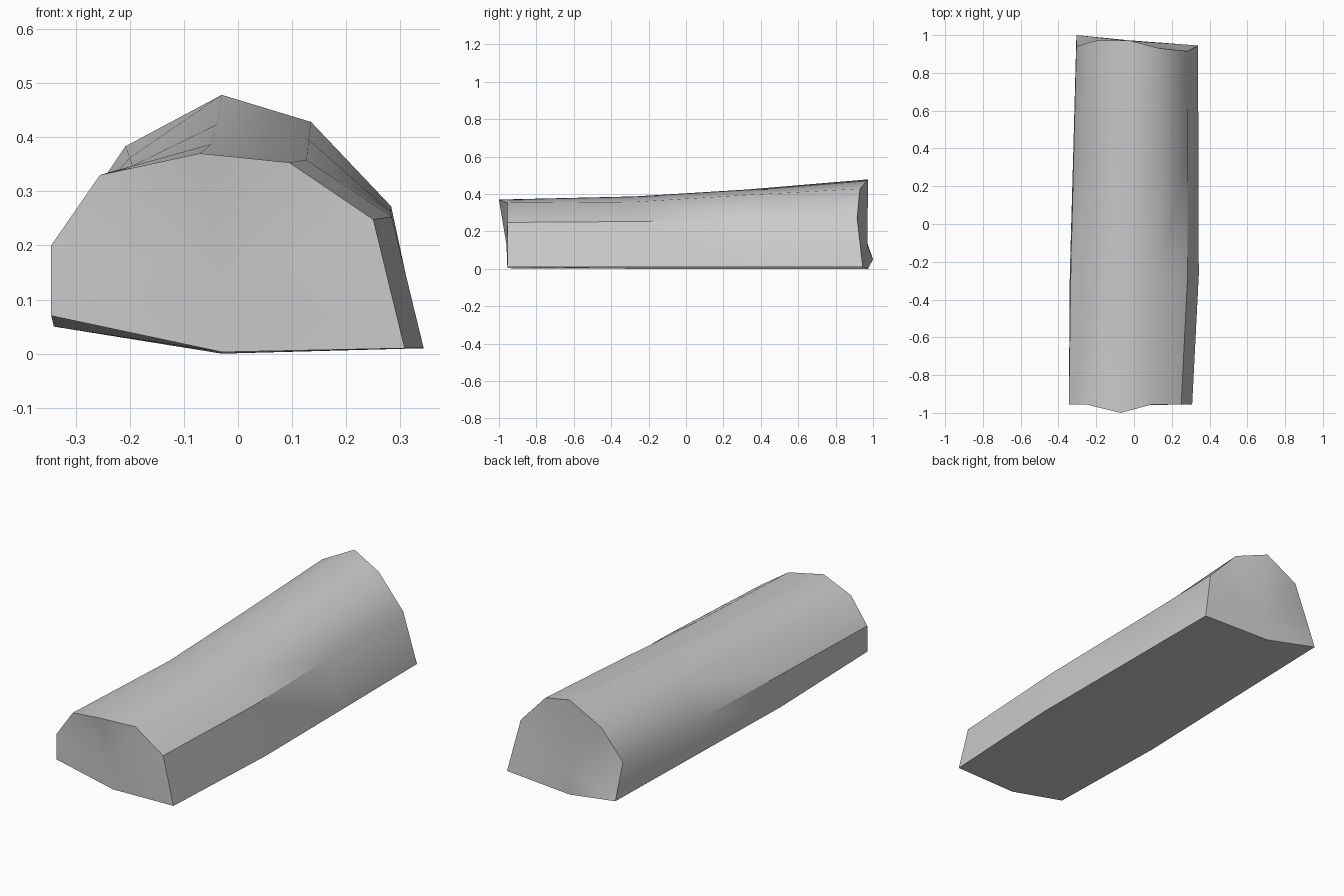
import bpy, bmesh, math

if "Cube" in bpy.data.objects:
    bpy.data.objects.remove(bpy.data.objects["Cube"], do_unlink=True)

stone = bpy.data.materials.new("light grey stone")
stone.use_nodes = True
colour = (0.6, 0.6, 0.6, 1)
stone.diffuse_color = colour
stone.node_tree.nodes["Principled BSDF"].inputs["Base Color"].default_value = colour

# Cross-sections (x, z), clockwise from the lower -x corner
front = [(-.345, .07), (-.345, .2), (-.255, .33), (-.07, .37),
         (.095, .353), (.25, .248), (.308, .01), (-.03, .003)]
waist = [(-.34, .05), (-.335, .21), (-.195, .347), (-.05, .387),
         (.127, .358), (.284, .253), (.343, .01), (-.03, 0)]
rise = [(-.323, .05), (-.32, .217), (-.2, .362), (-.038, .424),
        (.131, .395), (.282, .262), (.341, .01), (-.03, 0)]
back = [(-.305, .05), (-.305, .225), (-.208, .383), (-.03, .478),
        (.135, .428), (.283, .272), (.339, .01), (-.03, 0)]
back_y = [1, .94, .97, .973, .93, .915, .945, .973]
front_y = [-1 if i == 3 else -.955 for i in range(8)]


def add_ring(bm, section, depths):
    return [bm.verts.new((x, y, z)) for (x, z), y in zip(section, depths)]


def add_cap(bm, ring, centre):
    tip = bm.verts.new(centre)
    for i, v in enumerate(ring):
        bm.faces.new((v, ring[(i + 1) % len(ring)], tip))


# Loft the block through the sections and close both broken ends
bm = bmesh.new()
rings = [add_ring(bm, front, front_y), add_ring(bm, waist, [-.27] * 8),
         add_ring(bm, rise, [.33] * 8), add_ring(bm, back, back_y)]
for a, b in zip(rings, rings[1:]):
    for i in range(8):
        j = (i + 1) % 8
        bm.faces.new((a[i], a[j], b[j], b[i]))
add_cap(bm, rings[0], (-.03, -.96, .13))
add_cap(bm, rings[-1], (-.03, .97, .12))
bmesh.ops.recalc_face_normals(bm, faces=bm.faces)

mesh = bpy.data.meshes.new("stone_block")
bm.to_mesh(mesh)
bm.free()
mesh.materials.append(stone)
block = bpy.data.objects.new("stone_block", mesh)
bpy.context.collection.objects.link(block)

# Smooth sides with sharp end rims
bpy.ops.object.select_all(action='DESELECT')
block.select_set(True)
bpy.context.view_layer.objects.active = block
bpy.ops.object.shade_smooth_by_angle(angle=math.radians(38))
